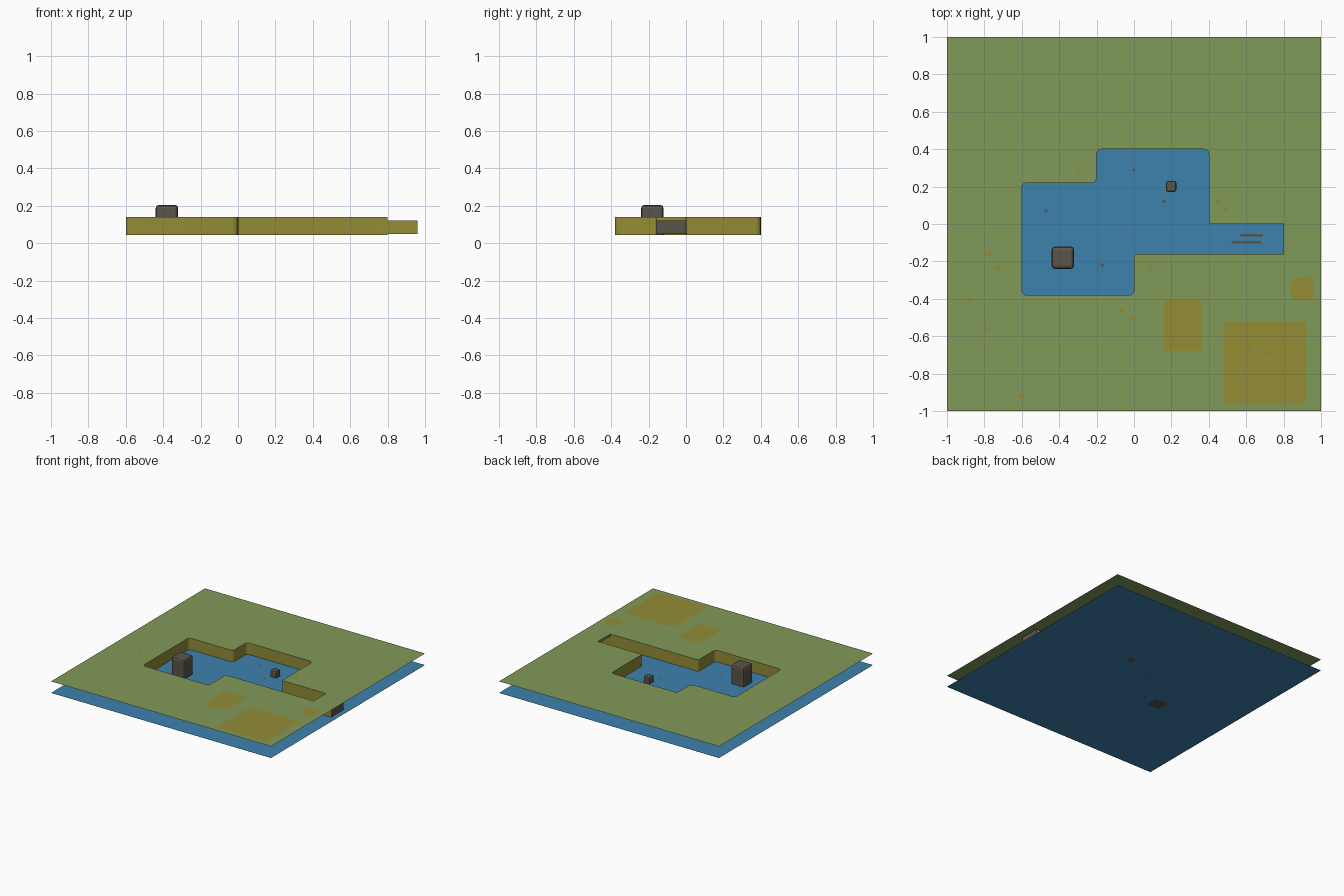
import bpy, bmesh, math, random
from mathutils import Vector

if "Cube" in bpy.data.objects:
    bpy.data.objects.remove(bpy.data.objects["Cube"])

random.seed(4)


def mat(name, rgb):
    m = bpy.data.materials.new(name)
    m.diffuse_color = (*rgb, 1)
    m.use_nodes = True
    m.node_tree.nodes["Principled BSDF"].inputs["Base Color"].default_value = m.diffuse_color
    return m


GRASS = mat("grass green", (0.216, 0.319, 0.098))
WATER = mat("water blue", (0.048, 0.223, 0.429))
DIRT = mat("dirt ochre", (0.292, 0.262, 0.036))
STONE = mat("stone grey", (0.102, 0.091, 0.071))
GROUND, BED = 0.14, 0.045


def finish(name, bm, *mats):
    me = bpy.data.meshes.new(name)
    bm.to_mesh(me)
    bm.free()
    for m in mats:
        me.materials.append(m)
    ob = bpy.data.objects.new(name, me)
    bpy.context.collection.objects.link(ob)
    return ob


def rounded(points, seg=4):
    """Round the corners of a loop of (x, y, radius)."""
    out = []
    n = len(points)
    for i, (x, y, r) in enumerate(points):
        p = Vector((x, y))
        if r == 0:
            out.append(p)
            continue
        a = p + (Vector(points[i - 1][:2]) - p).normalized() * r
        b = p + (Vector(points[(i + 1) % n][:2]) - p).normalized() * r
        for k in range(seg + 1):
            t = k / seg
            out.append(a * (1 - t) ** 2 + p * (2 * t * (1 - t)) + b * t * t)
    return out


def rect(x0, x1, y0, y1, r=0.0):
    return rounded([(x0, y0, r), (x1, y0, r), (x1, y1, r), (x0, y1, r)])


def add_flat(bm, loop, z):
    f = bm.faces.new([bm.verts.new((p.x, p.y, z)) for p in loop])
    f.normal_update()
    if f.normal.z < 0:
        f.normal_flip()


def flat(name, loop, z, m):
    bm = bmesh.new()
    add_flat(bm, loop, z)
    return finish(name, bm, m)


def flecks(name, spots, size, z, m):
    bm = bmesh.new()
    for x, y in spots:
        s = size * random.uniform(0.8, 1.2)
        a0 = random.uniform(0, 1)
        add_flat(bm, [Vector((x + s * math.cos(a0 + k * math.pi / 3),
                              y + s * math.sin(a0 + k * math.pi / 3)))
                      for k in range(6)], z)
    return finish(name, bm, m)


def block(name, x0, x1, y0, y1, z0, z1, bevel, m):
    bm = bmesh.new()
    bmesh.ops.create_cube(bm, size=1)
    for v in bm.verts:
        v.co = ((x0 + x1) / 2 + v.co.x * (x1 - x0),
                (y0 + y1) / 2 + v.co.y * (y1 - y0),
                (z0 + z1) / 2 + v.co.z * (z1 - z0))
    edges = [e for e in bm.edges if max(v.co.z for v in e.verts) > z1 - 1e-4]
    bmesh.ops.bevel(bm, geom=edges, offset=bevel, segments=2, profile=0.5,
                    affect='EDGES')
    return finish(name, bm, m)


# Pool outline, counter-clockwise
R = 0.03
pool = rounded([(-0.6, -0.38, R), (0, -0.38, R), (0, -0.16, 0.012),
                (0.8, -0.16, 0), (0.8, 0, 0), (0.4, 0, 0.012),
                (0.4, 0.4, R), (-0.2, 0.4, R), (-0.2, 0.22, R),
                (-0.6, 0.22, R)])

# Grass sheet with the pool cut out
bm = bmesh.new()
for loop in (rect(-1, 1, -1, 1), pool):
    vs = [bm.verts.new((p.x, p.y, GROUND)) for p in loop]
    for i, v in enumerate(vs):
        bm.edges.new((vs[i - 1], v))
bmesh.ops.triangle_fill(bm, edges=bm.edges[:], use_beauty=True)
for f in bm.faces:
    f.normal_update()
    if f.normal.z < 0:
        f.normal_flip()
finish("grass", bm, GRASS)

# Water sheet
flat("water", rect(-1, 1, -1, 1), BED, WATER)

# Dirt bank around the pool with a thin grass rim; open where the drain starts
bm = bmesh.new()
for i, q in enumerate(pool):
    p = pool[i - 1]
    drain = p.x > 0.79 and q.x > 0.79
    for z0, z1, idx in ((BED, 0.134, 0), (0.134, GROUND, 1)):
        if drain and idx == 0:
            z0 = 0.12
        f = bm.faces.new([bm.verts.new(c) for c in (
            (q.x, q.y, z0), (p.x, p.y, z0), (p.x, p.y, z1), (q.x, q.y, z1))])
        f.material_index = idx
bmesh.ops.remove_doubles(bm, verts=bm.verts[:], dist=1e-5)
bank = finish("bank", bm, DIRT, GRASS)

# Drain tunnel: dirt sides, stone roof and end
bm = bmesh.new()
bmesh.ops.create_cube(bm, size=1)
for v in bm.verts:
    v.co = (0.88 + v.co.x * 0.16, -0.08 + v.co.y * 0.16, 0.084 + v.co.z * 0.072)
bm.normal_update()
gone = [f for f in bm.faces if f.normal.x < -0.5 or f.normal.z < -0.5]
bmesh.ops.delete(bm, geom=gone, context='FACES')
for f in bm.faces:
    f.material_index = 0 if abs(f.normal.y) > 0.5 else 1
finish("drain", bm, DIRT, STONE)

# Stones standing in the water, and the plate around the tall one
block("tall_stone", -0.44, -0.32, -0.24, -0.12, BED, 0.205, 0.018, STONE)
block("small_stone", 0.17, 0.226, 0.172, 0.23, BED, 0.098, 0.01, STONE)
flat("stone_ripple", rect(-0.47, -0.295, -0.27, -0.09, 0.025), BED + 0.003, WATER)

# Floating sticks near the drain
for i, (x0, x1, y) in enumerate(((0.57, 0.69, -0.06), (0.52, 0.68, -0.097))):
    flat(f"stick_{i + 1}", rect(x0, x1, y - 0.006, y + 0.006), BED + 0.006, STONE)

# Bare dirt patches on the grass
flat("small_patch", rect(0.16, 0.36, -0.68, -0.40, 0.02), GROUND + 0.002, DIRT)
flat("large_patch", rect(0.48, 0.92, -0.96, -0.52, 0.02), GROUND + 0.002, DIRT)
flat("round_patch", rect(0.84, 0.96, -0.41, -0.285, 0.045), GROUND + 0.002, DIRT)

# Dirt flecks on grass, grass flecks on dirt, pebbles in and under the water
flecks("dirt_flecks", [(-0.29, 0.29), (0.45, 0.12), (0.49, 0.075), (-0.78, -0.16),
                       (-0.73, -0.24), (-0.88, -0.41), (-0.79, -0.56), (-0.83, -0.62),
                       (-0.6, -0.92), (-0.07, -0.46), (-0.01, -0.5), (0.09, -0.24)],
       0.014, GROUND + 0.002, DIRT)
flecks("patch_grass", [(0.65, -0.67), (0.71, -0.72), (0.61, -0.78)],
       0.012, GROUND + 0.004, GRASS)
flecks("pool_pebbles", [(0, 0.29), (0.16, 0.12), (-0.47, 0.07), (-0.17, -0.22)],
       0.009, BED + 0.004, STONE)
flecks("deep_pebbles", [(0.1, 0.24), (-0.01, 0.14), (-0.28, 0.16), (-0.19, -0.09)],
       0.007, 0.0, STONE)

# Clumps of grass tufts scattered away from the pool and patches
tufts = []
while len(tufts) < 60:
    x, y = random.uniform(-0.9, 0.9), random.uniform(-0.9, 0.9)
    if (-0.66 < x < 0.86 and -0.44 < y < 0.46) or (x > 0.1 and y < -0.2):
        continue
    tufts += [(x, y), (x + 0.03, y + 0.012), (x + 0.01, y + 0.035)]
flecks("grass_tufts", tufts, 0.012, GROUND + 0.002, GRASS)

# Smooth the rounded bank while keeping sharp corners
bpy.context.view_layer.objects.active = bank
bank.select_set(True)
bpy.ops.object.shade_smooth_by_angle(angle=math.radians(40))
